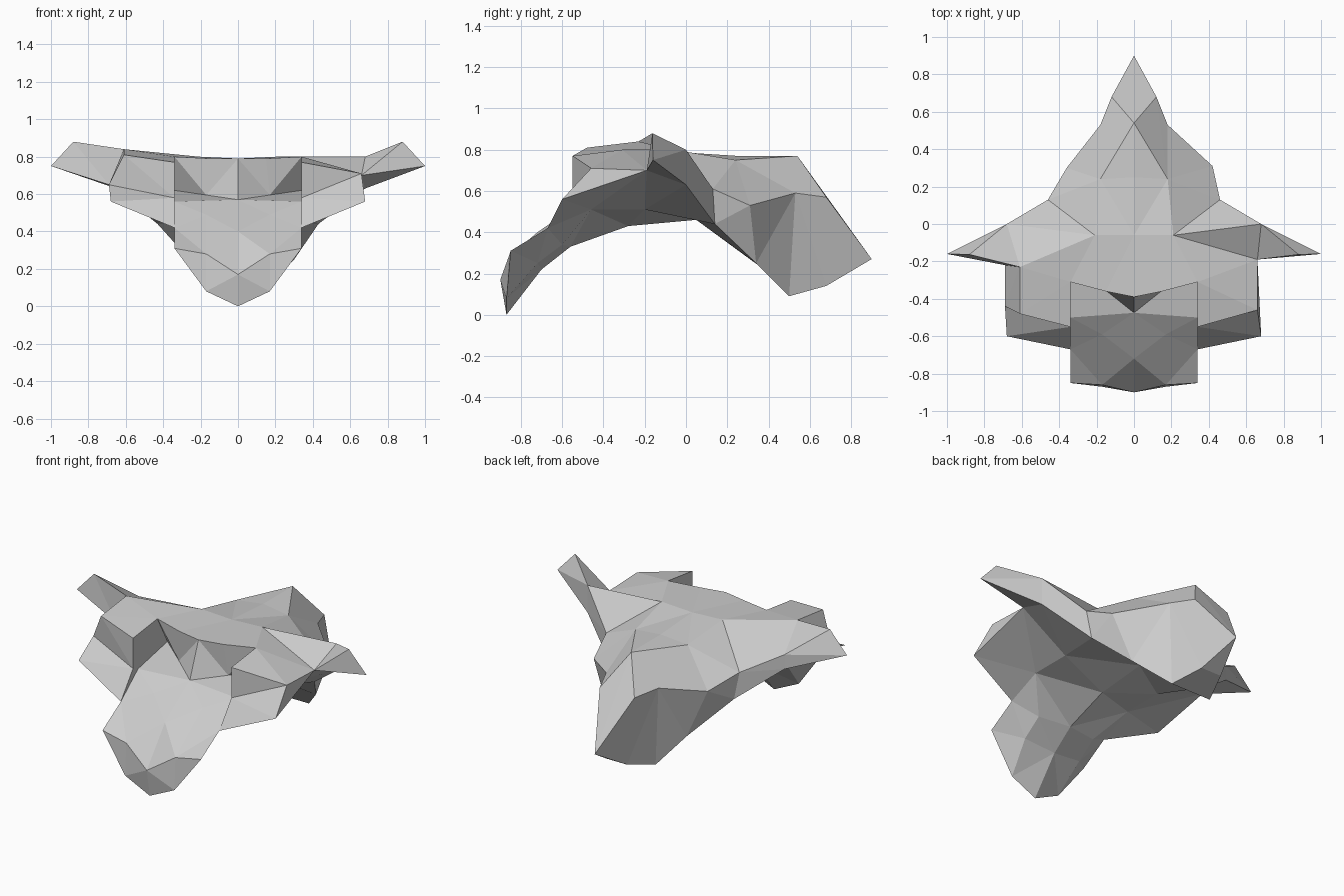
import bpy, bmesh

if "Cube" in bpy.data.objects:
    bpy.data.objects.remove(bpy.data.objects["Cube"])

bm = bmesh.new()


def face(side, *points):
    """Add one face, mirrored by side, skipping repeated corners."""
    pts = []
    for x, y, z in points:
        p = (x * side, y, z)
        if p not in pts:
            pts.append(p)
    if len(pts) > 2:
        bm.faces.new([bm.verts.new(p) for p in pts])


def loft(side, rows):
    """Skin neighbouring rows of points with quads."""
    for r, q in zip(rows, rows[1:]):
        for i in range(len(r) - 1):
            face(side, r[i], r[i + 1], q[i + 1], q[i])


# shared corners of the half head
jaw = (.34, -.67, .42)
cheek = (.68, -.60, .56)
eye = (.34, -.55, .58)
socket = (.34, -.50, .56)
socket_back = (.34, -.21, .62)
brow_in = (.34, -.55, .77)
brow_top = (.34, -.31, .80)
crown = [(0, -.39, .79), (.15, -.36, .79), brow_top]
mid = [(0, -.06, .79), (.21, -.06, .80)]
nape = [(.46, .13, .61), (.43, .14, .44), (0, .05, .46)]
throat = [(0, -.56, .33), (.20, -.60, .34), jaw]


def muzzle(s):
    lip = [(0, -.90, .17), (.17, -.86, .28), (.34, -.85, .31)]
    chin = [(0, -.87, 0), (.17, -.87, .08), lip[2]]
    chin_back = [(0, -.70, .22), (.20, -.72, .25), jaw]
    bridge = [(0, -.72, .40), (.17, -.59, .49), jaw]
    stop = [(0, -.475, .57), (.17, -.34, .595), socket_back]
    loft(s, [throat, chin_back, chin, lip, bridge])
    # bridge running back under the overhanging brow
    face(s, bridge[1], jaw, socket)
    face(s, bridge[0], bridge[1], stop[0])
    face(s, bridge[1], socket, stop[0])
    face(s, socket, socket_back, stop[1])
    face(s, socket, stop[1], stop[0])
    loft(s, [stop, crown])


def skull(s, brow_front, brow_back, side_front, side_back, ear_top, ear_low):
    # brow, cheek and side of the head
    face(s, brow_top, brow_in, eye)
    face(s, brow_top, eye, socket, socket_back)
    face(s, eye, jaw, socket)
    face(s, brow_top, brow_in, brow_front, brow_back)
    face(s, brow_in, brow_front, side_front, eye)
    face(s, eye, side_front, cheek, jaw)
    face(s, brow_front, brow_back, side_back, side_front)
    face(s, side_front, cheek, side_back)
    # crown
    face(s, *crown, mid[1], mid[0])
    face(s, brow_top, brow_back, ear_top, mid[1])
    # behind the ear
    face(s, ear_top, mid[1], nape[0], ear_low)
    face(s, ear_low, nape[0], nape[1])
    # underside
    arch = (.34, -.46, .51)
    face(s, cheek, jaw, arch)
    face(s, jaw, throat[1], arch)
    face(s, throat[1], throat[0], arch)
    loft(s, [[cheek, arch, throat[0]],
             [side_back, (.34, -.20, .51), (0, -.28, .43)],
             [ear_low, nape[1], nape[2]]])
    # ear
    tip_up, tip_low = (.88, -.163, .88), (1, -.16, .75)
    face(s, ear_top, tip_up, brow_back)
    face(s, brow_back, tip_up, tip_low, side_back)
    face(s, ear_top, ear_low, tip_low, tip_up)
    face(s, ear_low, tip_low, side_back)


def neck(s, flank, low):
    tip = (0, .90, .27)
    loft(s, [
        mid + nape,
        [(0, .25, .77), (.18, .24, .75), flank, low, (0, .33, .26)],
        [(0, .54, .77), (.12, .68, .57), (.18, .53, .59), (.14, .50, .09), (0, .50, .09)],
        [tip, tip, tip, (.07, .68, .14), (0, .68, .14)],
        [tip] * 5])


for s in (1, -1):
    muzzle(s)
# the right flank bulges, the left one is straighter
neck(1, (.42, .31, .53), (.30, .34, .25))
neck(-1, (.36, .30, .53), (.25, .35, .24))
# the right brow slopes down, the left one is raised
skull(1, (.66, -.46, .71), (.66, -.19, .70), (.66, -.46, .71), (.66, -.19, .70),
      (.68, 0, .80), (.68, 0, .63))
skull(-1, (.61, -.48, .81), (.61, -.23, .84), (.69, -.44, .65), (.69, -.22, .65),
      (.68, 0, .73), (.68, 0, .64))

# weld the parts into one faceted skin
bmesh.ops.remove_doubles(bm, verts=bm.verts, dist=.002)
bmesh.ops.triangulate(bm, faces=bm.faces)
bmesh.ops.recalc_face_normals(bm, faces=bm.faces)
mesh = bpy.data.meshes.new("animal_head")
bm.to_mesh(mesh)
bm.free()
bpy.context.collection.objects.link(bpy.data.objects.new("animal_head", mesh))
